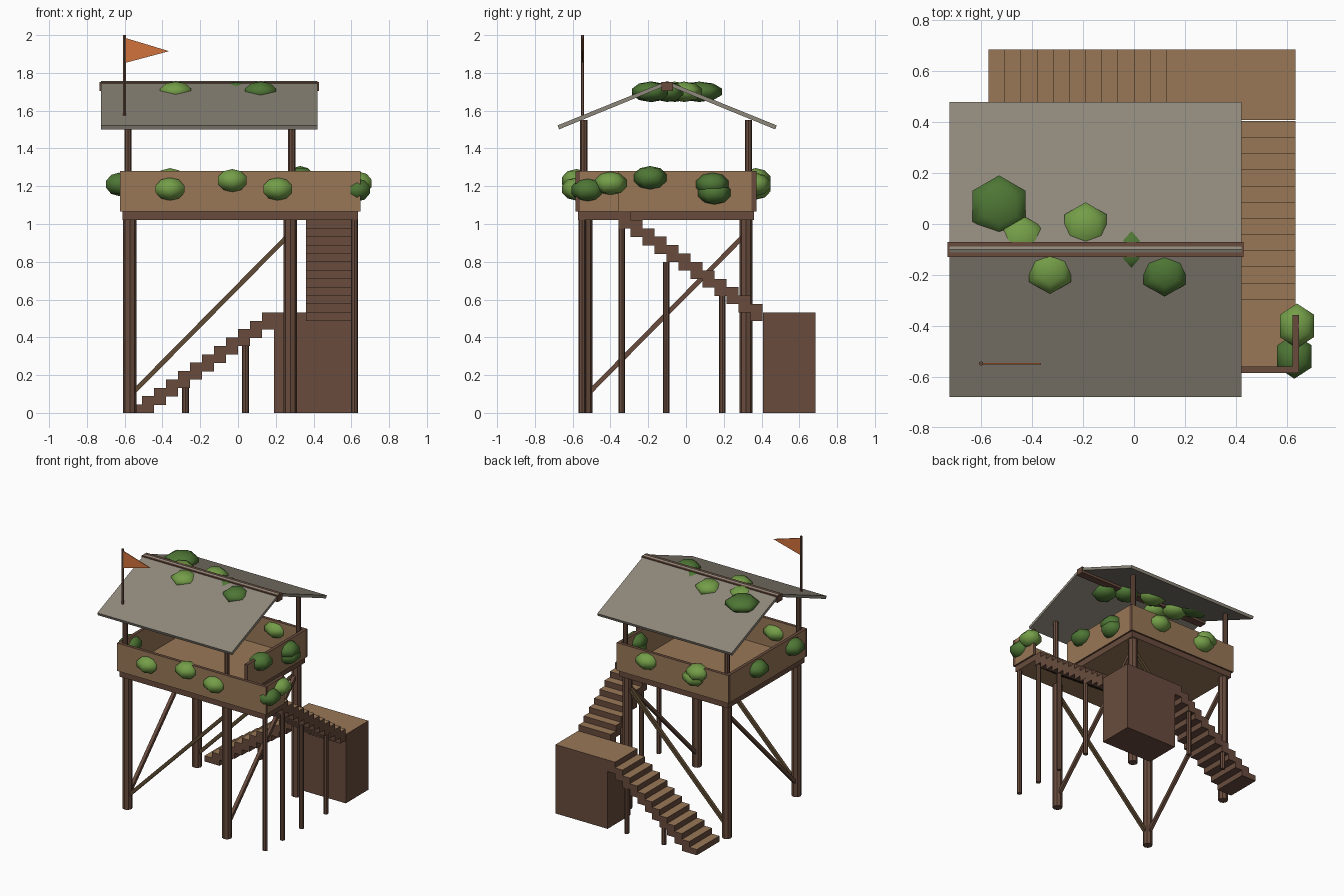
import bpy, bmesh, math
from mathutils import Vector, Matrix

cube = bpy.data.objects.get("Cube")
if cube:
    bpy.data.objects.remove(cube, do_unlink=True)


def material(name, rgb):
    lin = [((c / 255 + 0.055) / 1.055) ** 2.4 for c in rgb] + [1]
    m = bpy.data.materials.new(name)
    m.use_nodes = True
    m.diffuse_color = lin
    m.node_tree.nodes["Principled BSDF"].inputs["Base Color"].default_value = lin
    return m


BROWN = material("dark brown timber", (104, 75, 61))
TAN = material("tan planks", (152, 119, 87))
WEATHERED = material("weathered brown", (95, 75, 51))
GRAY = material("gray roof", (143, 136, 123))
ORANGE = material("orange cloth", (208, 114, 60))
LIGHT = material("light leaves", (116, 158, 72))
DARK = material("dark leaves", (78, 118, 53))


def finish(name, bm, *mats):
    bmesh.ops.recalc_face_normals(bm, faces=bm.faces)
    mesh = bpy.data.meshes.new(name)
    bm.to_mesh(mesh)
    bm.free()
    for m in mats:
        mesh.materials.append(m)
    ob = bpy.data.objects.new(name, mesh)
    bpy.context.collection.objects.link(ob)
    return ob


def box(name, lo, hi, mat=BROWN, plank=None):
    """Box between two corners; plank is a rule on the normal giving tan faces."""
    lo, hi = Vector(lo), Vector(hi)
    bm = bmesh.new()
    bmesh.ops.create_cube(bm, size=1)
    bmesh.ops.scale(bm, vec=hi - lo, verts=bm.verts)
    bmesh.ops.translate(bm, vec=(lo + hi) / 2, verts=bm.verts)
    bm.normal_update()
    if plank:
        for f in bm.faces:
            f.material_index = int(plank(f.normal))
    return finish(name, bm, mat, TAN)


def top_face(n): return n.z > 0.5
def flat_faces(n): return abs(n.z) > 0.5
def x_faces(n): return abs(n.x) > 0.5
def y_faces(n): return abs(n.y) > 0.5


def post(name, x, y, z0, z1, r, sides=8):
    bm = bmesh.new()
    bmesh.ops.create_cone(bm, cap_ends=True, segments=sides, radius1=r, radius2=r,
                          depth=z1 - z0, matrix=Matrix.Translation((x, y, (z0 + z1) / 2)))
    finish(name, bm, BROWN)


def brace(name, a, b, mat, w=0.025):
    a, b = Vector(a), Vector(b)
    bm = bmesh.new()
    bmesh.ops.create_cube(bm, size=1)
    rot = (b - a).to_track_quat('Z', 'Y').to_matrix().to_4x4()
    bm.transform(Matrix.Translation((a + b) / 2) @ rot @ Matrix.Diagonal((w, w, (b - a).length, 1)))
    finish(name, bm, mat)


def bush(name, x, y, z, rx, ry, rz, mat):
    bm = bmesh.new()
    bmesh.ops.create_uvsphere(bm, u_segments=6, v_segments=5, radius=1)
    bm.transform(Matrix.Translation((x, y, z)) @ Matrix.Diagonal((rx, ry, rz, 1)))
    for f in bm.faces:
        f.smooth = True
    finish(name, bm, mat)


# Main frame: legs, roof posts and diagonal braces
LEFT, RIGHT, FRONT, BACK = -0.573, 0.277, -0.53, 0.318
for sx, x in (("left", LEFT), ("right", RIGHT)):
    for sy, y in (("front", FRONT), ("back", BACK)):
        post(f"{sy}_{sx}_leg", x, y, 0, 1.03, 0.035)
        dy = -0.011 if y < 0 else 0.013
        dx = -0.01 if x < 0 else 0.008
        post(f"{sy}_{sx}_roof_post", x + dx, y + dy, 1.03, 1.55, 0.019)
    brace(f"{sx}_side_brace", (x, FRONT, 0.09), (x, BACK, 0.95), BROWN)
for sy, y in (("front", FRONT), ("back", BACK)):
    brace(f"{sy}_brace", (LEFT, y, 0.09), (RIGHT, y, 0.95), WEATHERED)

# Platform and side landing
X0, X1, Y0, Y1, LX, LY = -0.612, 0.32, -0.573, 0.36, 0.635, -0.358
F0, F1, TOP, T = 1.02, 1.066, 1.28, 0.0125
box("platform_floor", (X0, Y0, F0), (X1, Y1, F1), plank=flat_faces)
box("landing_floor", (X1, Y0, F0), (LX, LY, F1), plank=flat_faces)

# Parapet walls with dark edges
box("front_wall", (X0 - T, Y0 - T, F1), (LX + T, Y0 + T, TOP), plank=y_faces)
box("back_wall", (X0 - T, Y1 - T, F1), (X1 + T, Y1 + T, TOP), plank=y_faces)
box("left_wall", (X0 - T, Y0 + T, F1), (X0 + T, Y1 - T, TOP), plank=x_faces)
box("right_wall", (X1 - T, LY, F1), (X1 + T, Y1 - T, TOP), plank=x_faces)
box("landing_wall", (LX - T, Y0 + T, F1), (LX + T, LY, TOP), plank=x_faces)

# Two flights of stairs around a solid turning block
RUN, STEPS, W, BLOCK = 0.0635, 12, 0.275, 0.532
YB = LY + RUN * STEPS
XB = 0.19
box("turning_block", (XB, YB + 0.004, 0), (LX, 0.685, BLOCK), plank=top_face)
for i in range(STEPS):
    z = F1 - i * (F1 - BLOCK) / STEPS
    y = LY + i * RUN
    box(f"upper_step_{i + 1}", (LX - W, y, z - 0.09), (LX, y + RUN, z), plank=top_face)
    z = BLOCK - i * BLOCK / STEPS
    x = XB - i * RUN
    box(f"lower_step_{i + 1}", (x - RUN, 0.685 - W, max(0, z - 0.09)), (x, 0.685, z), plank=top_face)
for y, z in ((-0.55, F0), (-0.34, F0), (-0.105, 0.80), (0.192, 0.625)):
    post("landing_stair_post", 0.617, y, 0, z, 0.018)
for x, z in ((-0.278, 0.135), (0.04, 0.36)):
    post("lower_stair_post", x, 0.665, 0, z, 0.018)

# Roof: two slabs on a ridge beam
RY, HALF, PEAK, EAVE = -0.1, 0.58, 1.757, 1.522
for side, s in (("front", -1), ("back", 1)):
    bm = bmesh.new()
    profile = [(0, PEAK), (HALF, EAVE), (HALF - 0.008, EAVE - 0.021), (0, PEAK - 0.022)]
    face = bm.faces.new([bm.verts.new((-0.725, RY + s * d, z)) for d, z in profile])
    ext = bmesh.ops.extrude_face_region(bm, geom=[face])["geom"]
    bmesh.ops.translate(bm, vec=(1.147, 0, 0), verts=[v for v in ext if isinstance(v, bmesh.types.BMVert)])
    finish(f"{side}_roof_slope", bm, GRAY)
box("ridge_beam", (-0.733, RY - 0.03, 1.703), (0.43, RY + 0.03, 1.752))

# Flag
post("flag_pole", -0.6, -0.548, 1.575, 2.0, 0.009, 6)
bm = bmesh.new()
tri = bm.faces.new([bm.verts.new((x, -0.551, z)) for x, z in ((-0.597, 1.985), (-0.597, 1.853), (-0.365, 1.915))])
ext = bmesh.ops.extrude_face_region(bm, geom=[tri])["geom"]
bmesh.ops.translate(bm, vec=(0, 0.006, 0), verts=[v for v in ext if isinstance(v, bmesh.types.BMVert)])
finish("flag", bm, ORANGE)

# Leaves on the roof
for x, y, r, m in ((-0.53, 0.07, 0.127, DARK), (-0.44, -0.06, 0.1, LIGHT), (-0.19, -0.01, 0.1, LIGHT),
                   (-0.01, -0.1, 0.09, DARK), (-0.33, -0.18, 0.1, LIGHT), (0.12, -0.19, 0.1, DARK)):
    bush("roof_leaves", x, y, 1.70, r, r, 0.054, m)

# Leaves on the front and back walls
for x, y, z, m in ((-0.36, -0.58, 1.185, LIGHT), (-0.03, -0.58, 1.23, LIGHT), (0.21, -0.58, 1.185, LIGHT),
                   (-0.36, 0.37, 1.235, LIGHT), (-0.33, 0.37, 1.19, LIGHT), (0.07, 0.37, 1.21, LIGHT)):
    bush("wall_leaves", x, y, z, 0.092, 0.08, 0.061, m)

# Leaves on the side walls and landing
for x, y, z, m in ((-0.63, -0.41, 1.21, DARK), (-0.63, 0.03, 1.21, DARK), (0.33, -0.19, 1.245, DARK),
                   (0.33, 0.14, 1.21, DARK), (0.33, 0.15, 1.165, DARK),
                   (0.64, -0.4, 1.215, LIGHT), (0.63, -0.52, 1.18, DARK)):
    bush("side_leaves", x, y, z, 0.082, 0.092, 0.062, m)
